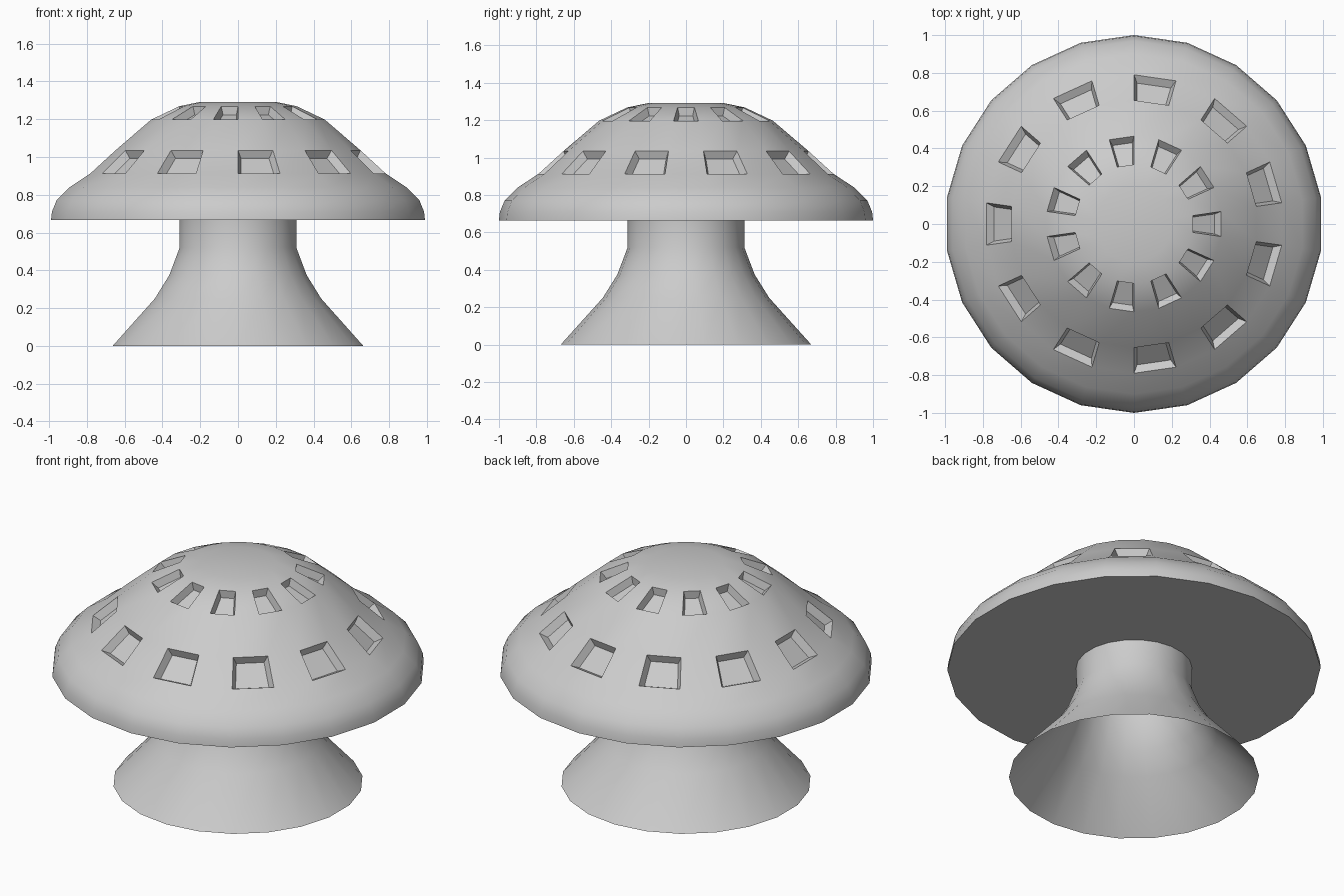
import bpy, bmesh, math
from mathutils import Vector

if "Cube" in bpy.data.objects:
    bpy.data.objects.remove(bpy.data.objects["Cube"])

SIDES = 22


def lathe(name, profile, close_bottom=False, close_top=False, windows=None):
    """Revolve an (r, z) profile; windows maps profile band -> parity of faces to recess."""
    bm = bmesh.new()
    rings = []
    for r, z in profile:
        angles = [math.pi / 2 + 2 * math.pi * i / SIDES for i in range(SIDES)]
        rings.append([bm.verts.new((r * math.cos(a), r * math.sin(a), z)) for a in angles])
    recessed = []
    for k in range(len(rings) - 1):
        lo, hi = rings[k], rings[k + 1]
        for i in range(SIDES):
            j = (i + 1) % SIDES
            f = bm.faces.new((lo[i], lo[j], hi[j], hi[i]))
            if windows and k in windows and i % 2 == windows[k]:
                recessed.append(f)
    if close_bottom:
        bm.faces.new(rings[0][::-1])
    if close_top:
        bm.faces.new(rings[-1])
    bm.normal_update()
    # push the window faces inward with tapered walls
    if recessed:
        normals = [f.normal.copy() for f in recessed]
        new = bmesh.ops.extrude_discrete_faces(bm, faces=recessed)["faces"]
        for f, n in zip(new, normals):
            c = f.calc_center_median()
            n = n if n.dot(Vector((c.x, c.y, 0))) > 0 else -n
            n = Vector((c.x, c.y, 0)).normalized() * Vector((n.x, n.y)).length + Vector((0, 0, n.z))
            for v in f.verts:
                v.co = c + (v.co - c) * 0.8 - n * 0.042
    me = bpy.data.meshes.new(name)
    bm.to_mesh(me)
    bm.free()
    ob = bpy.data.objects.new(name, me)
    bpy.context.collection.objects.link(ob)
    bpy.ops.object.select_all(action='DESELECT')
    ob.select_set(True)
    bpy.context.view_layer.objects.active = ob
    bpy.ops.object.shade_smooth_by_angle(angle=math.radians(30))
    return ob


# domed cap with two staggered rows of recessed windows
lathe("cap",
      [(1.0, 0.665), (0.995, 0.71), (0.97, 0.77), (0.90, 0.84), (0.79, 0.912),
       (0.655, 1.035), (0.465, 1.197), (0.315, 1.268), (0.2, 1.292)],
      close_bottom=True, close_top=True, windows={4: 1, 6: 0})

# flared hollow stem, open underneath
lathe("stem", [(0.67, 0), (0.445, 0.25), (0.367, 0.375), (0.312, 0.52), (0.312, 0.665)])
